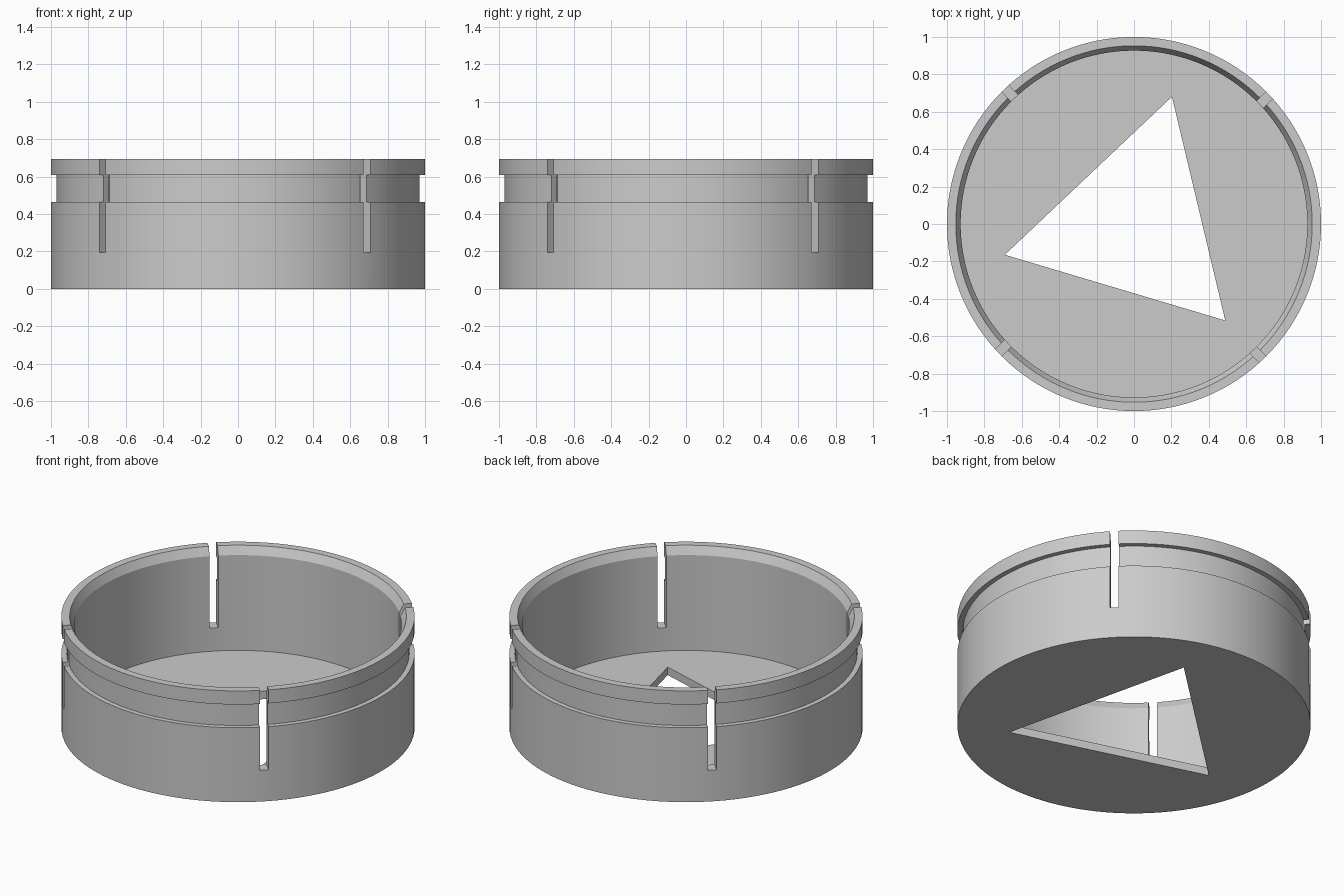
import bpy, bmesh, math
from mathutils import Matrix

if "Cube" in bpy.data.objects:
    bpy.data.objects.remove(bpy.data.objects["Cube"])

SEGMENTS = 128
grey = bpy.data.materials.new("plain grey")
grey.diffuse_color = (0.6, 0.6, 0.6, 1)
grey.use_nodes = True
grey.node_tree.nodes["Principled BSDF"].inputs["Base Color"].default_value = grey.diffuse_color


def make_object(name, bm):
    bmesh.ops.recalc_face_normals(bm, faces=bm.faces)
    mesh = bpy.data.meshes.new(name)
    bm.to_mesh(mesh)
    bm.free()
    mesh.materials.append(grey)
    ob = bpy.data.objects.new(name, mesh)
    bpy.context.collection.objects.link(ob)
    return ob


# Cup: lathed section with floor, chamfered mouth and outer groove
profile = [(0, 0), (1, 0), (1, 0.465), (0.97, 0.465), (0.97, 0.61), (1, 0.61),
           (1, 0.695), (0.953, 0.695), (0.927, 0.645), (0.927, 0.05), (0, 0.05)]
bm = bmesh.new()
verts = [bm.verts.new((r, 0, z)) for r, z in profile]
edges = [bm.edges.new(pair) for pair in zip(verts, verts[1:])]
bmesh.ops.spin(bm, geom=verts + edges, cent=(0, 0, 0), axis=(0, 0, 1),
               angle=math.tau, steps=SEGMENTS, use_merge=True)
bmesh.ops.remove_doubles(bm, verts=bm.verts, dist=1e-5)
bmesh.ops.dissolve_limit(bm, angle_limit=0.001, verts=bm.verts, edges=bm.edges)
cup = make_object("slotted_cup", bm)

# Four slots through the wall, each with one side on a diagonal
bm = bmesh.new()
for k in range(4):
    place = (Matrix.Rotation(math.radians(45 + 90 * k), 4, 'Z')
             @ Matrix.Translation((0.95, -0.025, 0.595))
             @ Matrix.Diagonal((0.3, 0.05, 0.8, 1)))
    bmesh.ops.create_cube(bm, size=1, matrix=place)
slots = make_object("slot_cutter", bm)

# Triangular opening in the floor
bm = bmesh.new()
bmesh.ops.create_cone(bm, cap_ends=True, segments=3, radius1=0.71, radius2=0.71, depth=0.4)
first = max(bm.verts, key=lambda v: v.co.y)
turn = math.radians(73.4) - math.atan2(first.co.y, first.co.x)
bmesh.ops.rotate(bm, verts=bm.verts, matrix=Matrix.Rotation(turn, 3, 'Z'))
triangle = make_object("triangle_cutter", bm)

# Cut the slots and the opening
for cutter in (slots, triangle):
    cut = cup.modifiers.new(cutter.name, 'BOOLEAN')
    cut.operation = 'DIFFERENCE'
    cut.solver = 'EXACT'
    cut.object = cutter
bpy.context.view_layer.objects.active = cup
cup.select_set(True)
for cutter in (slots, triangle):
    bpy.ops.object.modifier_apply(modifier=cutter.name)
    bpy.data.objects.remove(cutter)

# Smooth round walls with crisp edges
bpy.ops.object.shade_smooth_by_angle(angle=math.radians(20))
